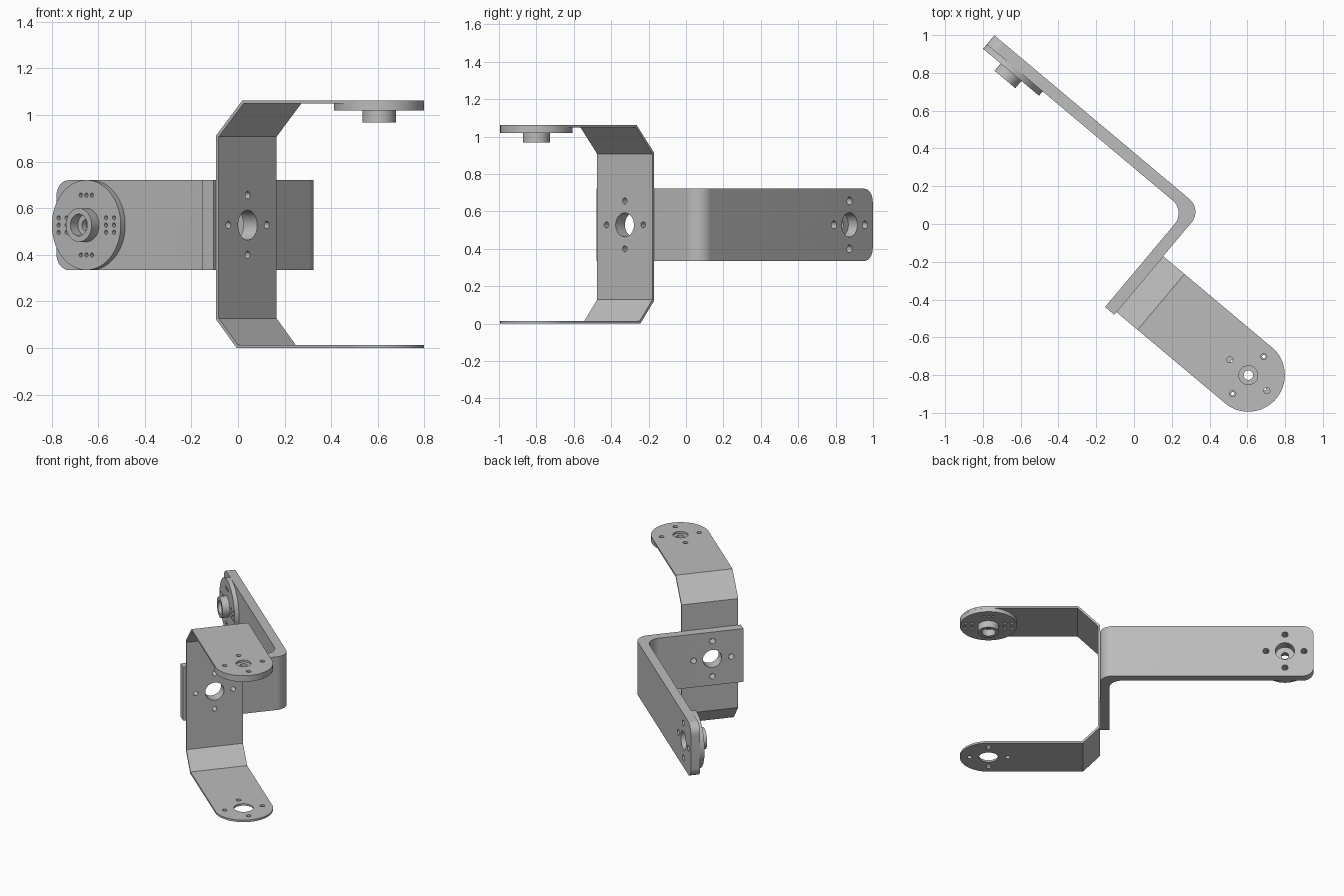
import bpy, bmesh, math
from mathutils import Matrix, Vector

cube = bpy.data.objects.get("Cube")
if cube:
    bpy.data.objects.remove(cube, do_unlink=True)

grey = bpy.data.materials.new("plain_grey")
grey.use_nodes = True
colour = (0.5, 0.5, 0.5, 1)
grey.diffuse_color = colour
grey.node_tree.nodes["Principled BSDF"].inputs["Base Color"].default_value = colour

# Shared layout, in the bracket's own axes before it is turned
TURN = Matrix.Rotation(math.radians(-40), 4, 'Z')
HALF = 0.193            # half the strip width
MID_Z = 0.528           # height of the mounting axis
PITCH = 0.128           # screw circle radius
TIP = Vector((0.978, -0.224, 0))
BACK, HEIGHT, SHEET = 0.228, 1.063, 0.014
ALONG = {'X': Matrix.Rotation(math.pi / 2, 4, 'Y'),
         'Y': Matrix.Rotation(-math.pi / 2, 4, 'X'),
         'Z': Matrix()}


def make(name, bm):
    bmesh.ops.recalc_face_normals(bm, faces=bm.faces)
    mesh = bpy.data.meshes.new(name)
    bm.to_mesh(mesh)
    bm.free()
    mesh.materials.append(grey)
    obj = bpy.data.objects.new(name, mesh)
    bpy.context.collection.objects.link(obj)
    return obj


def extrude(points, direction):
    bm = bmesh.new()
    face = bm.faces.new([bm.verts.new(p) for p in points])
    grown = bmesh.ops.extrude_face_region(bm, geom=[face])
    bmesh.ops.translate(bm, vec=direction,
                        verts=[v for v in grown["geom"] if isinstance(v, bmesh.types.BMVert)])
    return bm


def drill(bm, centre, axis, radius, depth=0.2):
    bmesh.ops.create_cone(bm, cap_ends=True, segments=32, radius1=radius, radius2=radius,
                          depth=depth, matrix=Matrix.Translation(centre) @ ALONG[axis])


def drill_pattern(bm, centre, axis, big, small, depth=0.2):
    drill(bm, centre, axis, big, depth)
    for i in range(4):
        a = i * math.pi / 2
        offset = ALONG[axis] @ Vector((PITCH * math.cos(a), PITCH * math.sin(a), 0))
        drill(bm, Vector(centre) + offset, axis, small, depth)


def boolean(obj, bm, operation='DIFFERENCE'):
    cutter = make("cutter", bm)
    cutter.hide_render = True
    mod = obj.modifiers.new("cut", 'BOOLEAN')
    mod.operation, mod.solver, mod.object = operation, 'EXACT', cutter
    graph = bpy.context.evaluated_depsgraph_get()
    mesh = bpy.data.meshes.new_from_object(obj.evaluated_get(graph))
    obj.modifiers.clear()
    obj.data = mesh
    bpy.data.objects.remove(cutter, do_unlink=True)


def finish(obj, place=Matrix()):
    obj.matrix_world = TURN @ place
    bpy.ops.object.select_all(action='DESELECT')
    obj.select_set(True)
    bpy.context.view_layer.objects.active = obj
    bpy.ops.object.shade_smooth_by_angle(angle=math.radians(30))
    obj.select_set(False)


# Sheet metal fork: folded strip trimmed to a rounded plan
end, miter = TIP.x + 0.25, SHEET * 0.414
outer = [(end, HEIGHT), (0.375, HEIGHT), (BACK, 0.913), (BACK, 0.122), (0.343, 0), (end, 0)]
inner = [(end, SHEET), (0.343 + miter, SHEET), (BACK + SHEET, 0.122 + miter),
         (BACK + SHEET, 0.913 - miter), (0.375 + miter, HEIGHT - SHEET), (end, HEIGHT - SHEET)]
fork = make("fork_bracket", extrude([(u, TIP.y - HALF, z) for u, z in outer + inner],
                                    (0, 2 * HALF, 0)))
plan = [(0, TIP.y - HALF - 0.0005, -0.1)]
for i in range(49):
    a = -math.pi / 2 + math.pi * i / 48
    plan.append((TIP.x + HALF * math.cos(a), TIP.y + (HALF + 0.0005) * math.sin(a), -0.1))
plan.append((0, TIP.y + HALF + 0.0005, -0.1))
boolean(fork, extrude(plan, (0, 0, 1.4)), 'INTERSECT')

# Fork holes: back plate, lower arm and upper arm
holes = bmesh.new()
drill_pattern(holes, (BACK, TIP.y, MID_Z), 'X', 0.064, 0.016)
drill_pattern(holes, (TIP.x, TIP.y, 0), 'Z', 0.064, 0.016)
drill_pattern(holes, (TIP.x, TIP.y, HEIGHT), 'Z', 0.05, 0.016)
boolean(fork, holes)
finish(fork)

# Thick angle bracket with a rounded bend and rounded far corners
THICK, FACE, FAR, FOOT, BEND = 0.063, 0.29, -1.208, -0.435, 0.088


def bend(u, v):
    arc = []
    for i in range(13):
        a = math.pi / 2 * i / 12
        arc.append((u - BEND + BEND * math.sin(a), v - BEND + BEND * math.cos(a)))
    return arc


profile = [(FAR, FACE)] + bend(BACK, FACE) + [(BACK, FOOT), (BACK - THICK, FOOT)]
profile += bend(BACK - THICK, FACE - THICK)[::-1] + [(FAR, FACE - THICK)]
bm = extrude([(u, v, MID_Z - HALF) for u, v in profile], (0, 0, 2 * HALF))
corners = [e for e in bm.edges
           if all(abs(v.co.x - FAR) < 1e-4 for v in e.verts)
           and abs(e.verts[0].co.z - e.verts[1].co.z) < 1e-4]
bmesh.ops.bevel(bm, geom=corners, offset=0.07, segments=8, profile=0.5, affect='EDGES')
angle = make("angle_bracket", bm)

HUB = Vector((-1.015, FACE - THICK, MID_Z))
holes = bmesh.new()
drill_pattern(holes, (BACK - THICK / 2, TIP.y, MID_Z), 'X', 0.064, 0.02)
drill_pattern(holes, HUB, 'Y', 0.065, 0.021)
boolean(angle, holes)
finish(angle)


# Round horns: flat disc with a hollow boss and small screw holes
def horn(name, place):
    ring = [(0.025, 0), (HALF, 0), (HALF, -0.03), (0.072, -0.03),
            (0.072, -0.08), (0.047, -0.08), (0.047, -0.03), (0.025, -0.03)]
    bm = bmesh.new()
    verts = [bm.verts.new((r, 0, z)) for r, z in ring]
    edges = [bm.edges.new((verts[i - 1], verts[i])) for i in range(len(verts))]
    bmesh.ops.spin(bm, geom=verts + edges, cent=(0, 0, 0), axis=(0, 0, 1),
                   angle=2 * math.pi, steps=64, use_merge=True)
    bmesh.ops.remove_doubles(bm, verts=bm.verts, dist=1e-5)
    obj = make(name, bm)
    holes = bmesh.new()
    for side in (-1, 1):
        for step in (-0.031, 0, 0.031):
            drill(holes, (step, side * PITCH, 0), 'Z', 0.009)
            for reach in (0.11, 0.155):
                drill(holes, (side * reach, step, 0), 'Z', 0.009)
    boolean(obj, holes)
    finish(obj, place)


horn("fork_horn", Matrix.Translation((TIP.x, TIP.y, HEIGHT - SHEET)))
horn("angle_horn", Matrix.Translation(HUB) @ ALONG['Y'])
